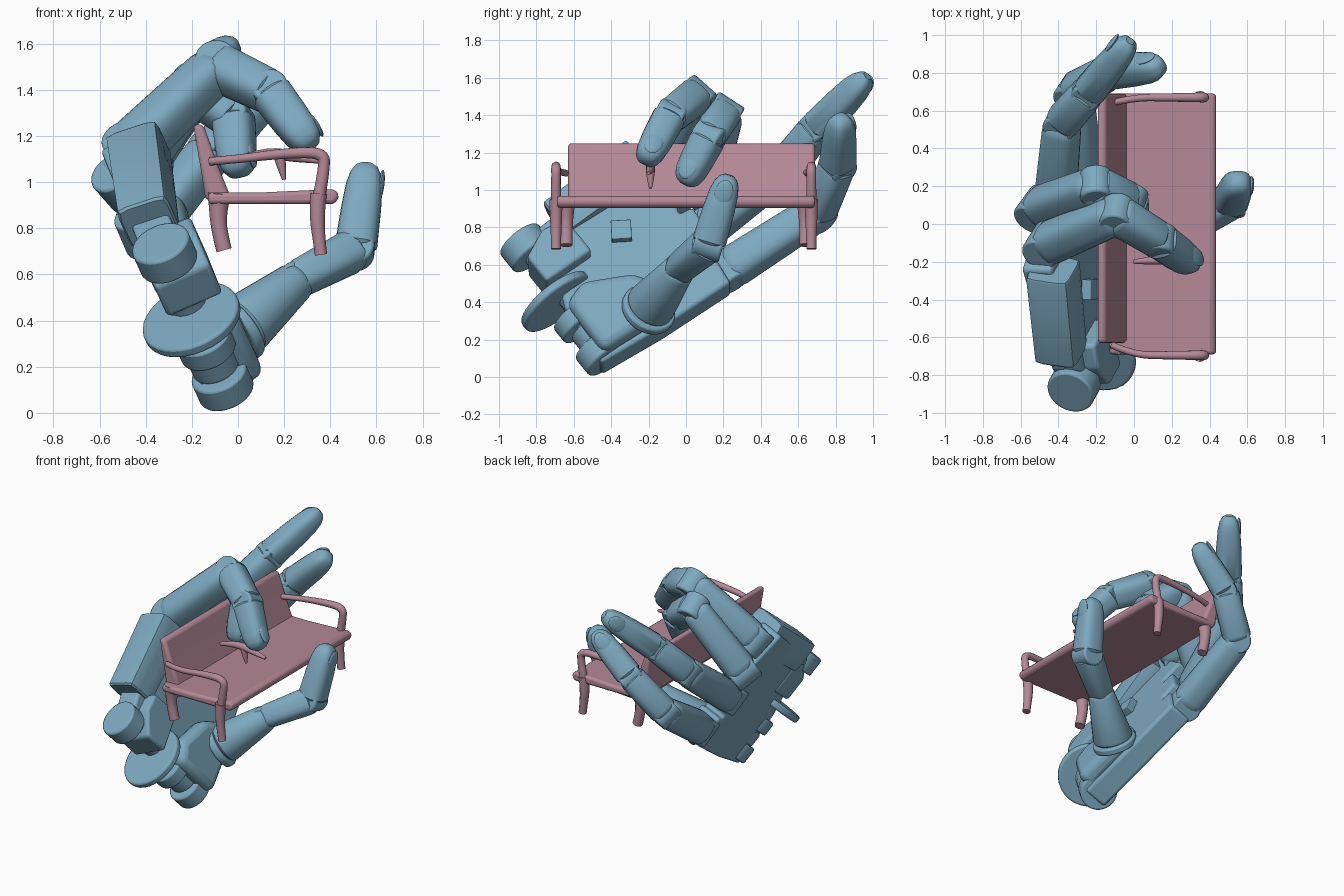
import bpy, bmesh, math
from mathutils import Vector, Matrix

if "Cube" in bpy.data.objects:
    bpy.data.objects.remove(bpy.data.objects["Cube"])

# Palm frame: U wrist to fingers, V across the palm, N out of the palm
U = Vector((-.22, .80, .55)).normalized()
V = Vector((-.36, -.46, .81))
V = (V - U * V.dot(U)).normalized()
N = U.cross(V)
PALM = Matrix((U, V, N)).transposed()


def material(name, col):
    m = bpy.data.materials.new(name)
    m.diffuse_color = (*col, 1)
    m.use_nodes = True
    m.node_tree.nodes["Principled BSDF"].inputs["Base Color"].default_value = m.diffuse_color
    return m


BLUE = material("hand_blue", (.21, .40, .53))
PINK = material("bench_pink", (.46, .25, .31))


def finish(bm, name, mat, bevel=0, segs=3):
    bmesh.ops.recalc_face_normals(bm, faces=bm.faces)
    me = bpy.data.meshes.new(name)
    bm.to_mesh(me)
    bm.free()
    ob = bpy.data.objects.new(name, me)
    bpy.context.collection.objects.link(ob)
    me.materials.append(mat)
    if bevel:
        b = ob.modifiers.new("bevel", 'BEVEL')
        b.width, b.segments = bevel, segs
    bpy.ops.object.select_all(action='DESELECT')
    bpy.context.view_layer.objects.active = ob
    ob.select_set(True)
    bpy.ops.object.shade_smooth_by_angle(angle=math.radians(35))
    return ob


def prism(name, pts, lo, hi, frame=PALM, mat=BLUE, bevel=.02):
    """Extrude a 2D outline along the third axis of a frame."""
    bm = bmesh.new()
    a, b = [[bm.verts.new(frame @ Vector((u, v, h))) for u, v in pts] for h in (lo, hi)]
    bm.faces.new(a)
    bm.faces.new(b)
    for i in range(len(pts)):
        j = (i + 1) % len(pts)
        bm.faces.new((a[i], a[j], b[j], b[i]))
    return finish(bm, name, mat, bevel)


def barrel(name, c, axis, r, length, bevel=.012):
    bm = bmesh.new()
    m = Matrix.Translation(c) @ axis.to_track_quat('Z', 'Y').to_matrix().to_4x4()
    bmesh.ops.create_cone(bm, cap_ends=True, segments=32, radius1=r, radius2=r,
                          depth=length, matrix=m)
    return finish(bm, name, BLUE, bevel, 2)


PHALANX = [(0, .80), (.05, .96), (.1, 1), (.9, 1), (.96, .95), (1, .78)]
TIP = [(0, .8), (.06, 1), (.5, 1), (.74, .95), (.88, .82), (.96, .6), (1, .3)]
BLOCK = [(0, .92), (.02, 1), (.98, 1), (1, .95)]


def segment(name, p, q, w0, w1, shape, side, power=3):
    """Rounded-square loft between two joints."""
    p, q = Vector(p), Vector(q)
    d = (q - p).normalized()
    s = (side - d * side.dot(d)).normalized()
    o = d.cross(s)
    bm, rings, n = bmesh.new(), [], 24
    for t, k in shape:
        w, ring = (w0 + (w1 - w0) * t) * k, []
        for i in range(n):
            a = 2 * math.pi * i / n
            c, e = math.cos(a), math.sin(a)
            g = w * (abs(c) ** power + abs(e) ** power) ** (-1 / power)
            ring.append(bm.verts.new(p + (q - p) * t + s * c * g + o * e * g))
        rings.append(ring)
    for a, b in zip(rings, rings[1:]):
        for i in range(n):
            bm.faces.new((a[i], a[(i + 1) % n], b[(i + 1) % n], b[i]))
    bm.faces.new(rings[0])
    bm.faces.new(rings[-1])
    finish(bm, name, BLUE)
    return d, s, o


def digit(name, pts, widths, side=V):
    """Phalanges, hinge barrels, and a nail on the last one."""
    pts = [Vector(p) for p in pts]
    last = len(pts) - 2
    for i in range(last + 1):
        d, s, o = segment(f"{name}_segment_{i + 1}", pts[i], pts[i + 1], widths[i],
                          widths[i + 1], TIP if i == last else PHALANX, side)
        barrel(f"{name}_hinge_{i + 1}", pts[i], s, widths[i] * .88, widths[i] * 1.7)
    bm = bmesh.new()
    c = pts[-1] - d * .09 - o * widths[-1] * .9
    rot = Matrix((s, d, o)).transposed().to_4x4()
    bmesh.ops.create_uvsphere(bm, u_segments=20, v_segments=10, radius=1,
                              matrix=Matrix.Translation(c) @ rot @ Matrix.Diagonal((.05, .07, .014, 1)))
    finish(bm, f"{name}_nail", BLUE)


# Palm plate, raised outer edge, wrist body and thumb pad
prism("palm_plate", [(-.33, .31), (.05, .28), (.50, .27), (.53, .50), (.46, .51), (.47, .55),
                     (.58, .56), (.60, .75), (.52, .76), (.53, .80), (.68, .8), (.62, 1.0),
                     (.57, 1.18), (-.12, 1.15), (-.26, 1.04), (-.22, .85), (-.29, .7)], -.09, .08)
segment("palm_outer_edge", (-.385, -.69, .82), (-.43, -.24, 1.15), .115, .12, BLOCK, V, 9)
prism("palm_wrist_body", [(-.30, .84), (-.30, 1.02), (-.14, 1.1), (.0, 1.08), (.0, .84)], -.10, .16)
prism("palm_thumb_pad", [(-.3, .33), (.1, .31), (.2, .42), (.1, .6), (-.15, .73), (-.29, .68)],
      .05, .18, bevel=.05)
prism("palm_tab", [(.13, .84), (.22, .78), (.28, .87), (.19, .93)], .05, .13, bevel=.005)

# Wrist hinge barrels and the flange disc
for i, (u, v, r, w) in enumerate([(-.28, .39, .125, .12), (-.25, .50, .105, .10), (-.27, .61, .125, .1),
                                  (-.235, 1.12, .13, .13)]):
    barrel(f"wrist_barrel_{i + 1}", PALM @ Vector((u, v, 0)), V, r, w)
barrel("wrist_core", PALM @ Vector((-.2, .75, 0)), V, .085, .8)
barrel("wrist_flange", PALM @ Vector((-.29, .775, -.01)), V, .22, .05)

# Fingers: two curled over the bench, two stretched past its end
digit("outer_finger", [(-.47, -.11, 1.14), (-.09, .05, 1.5), (.14, -.09, 1.39), (.32, -.22, 1.15)],
      [.11, .098, .09, .08])
digit("ring_finger", [(-.51, .08, .99), (-.2, .20, 1.41), (-.02, .12, 1.28), (.0, -.01, 1.03)],
      [.11, .098, .09, .08])
digit("middle_finger", [(-.42, .1, .79), (-.38, .54, 1.13), (-.24, .70, 1.33), (-.02, .97, 1.61)],
      [.108, .097, .09, .075])
digit("index_finger", [(-.27, .22, .57), (-.32, .70, .88), (-.12, .81, 1.13), (.15, .83, 1.39)],
      [.108, .097, .09, .075])

# Thumb with its mounting collar
TS = Vector((0, .95, -.3))
barrel("thumb_collar", Vector((.0, -.2, .36)), Vector((.65, .35, .5)), .15, .05)
segment("thumb_base", (.01, -.2, .37), (.27, -.03, .585), .14, .085, PHALANX, TS, 2)
digit("thumb", [(.24, -.05, .57), (.51, .12, .71), (.56, .23, 1.08)], [.078, .092, .08], TS)

# Bench seat and backrest: outlines in x-z extruded along y
XZ = Matrix(((1, 0, 0), (0, 0, 1), (0, 1, 0)))
prism("bench_seat", [(-.13, .905), (.42, .905), (.44, .94), (.42, .97), (.1, .955), (-.13, .955)],
      -.69, .69, XZ, PINK, .018)
prism("bench_back", [(-.14, .92), (-.03, .93), (-.09, 1.08), (-.15, 1.25), (-.195, 1.25), (-.16, 1.05)],
      -.63, .69, XZ, PINK, .02)


def rod(name, pts, radii):
    cu = bpy.data.curves.new(name, 'CURVE')
    cu.dimensions, cu.bevel_depth, cu.bevel_resolution = '3D', 1, 4
    cu.use_fill_caps = True
    sp = cu.splines.new('NURBS')
    sp.points.add(len(pts) - 1)
    for pt, co, r in zip(sp.points, pts, radii):
        pt.co, pt.radius = (*co, 1), r
    sp.use_endpoint_u, sp.order_u, sp.resolution_u = True, 3, 6
    cu.materials.append(PINK)
    ob = bpy.data.objects.new(name, cu)
    bpy.context.collection.objects.link(ob)


# Bench legs and end armrests, one set per end
for end, y, yb in (("near", -.695, -.64), ("far", .67, .64)):
    rod(f"bench_{end}_front_leg", [(.36, y, .685), (.355, y, .72), (.34, y, .86), (.35, y, .95)],
        [.027, .026, .033, .035])
    rod(f"bench_{end}_back_leg", [(-.06, yb, .705), (-.07, yb, .74), (-.09, yb, .85), (-.08, yb, .95)],
        [.034, .034, .035, .05])
    rod(f"bench_{end}_armrest", [(-.12, yb, 1.09), (0, y, 1.10), (.2, y, 1.125), (.37, y, 1.13),
                                 (.375, y, 1.06), (.35, y, .93)], [.018, .018, .022, .026, .025, .028])
rod("bench_middle_armrest", [(.0, -.2, 1.10), (.12, -.19, 1.13), (.25, -.19, 1.11), (.36, -.2, 1.09)],
    [.012, .025, .025, .01])
rod("bench_middle_post", [(.18, -.19, 1.11), (.19, -.19, 1.06), (.2, -.19, 1.01)], [.025, .02, .008])
